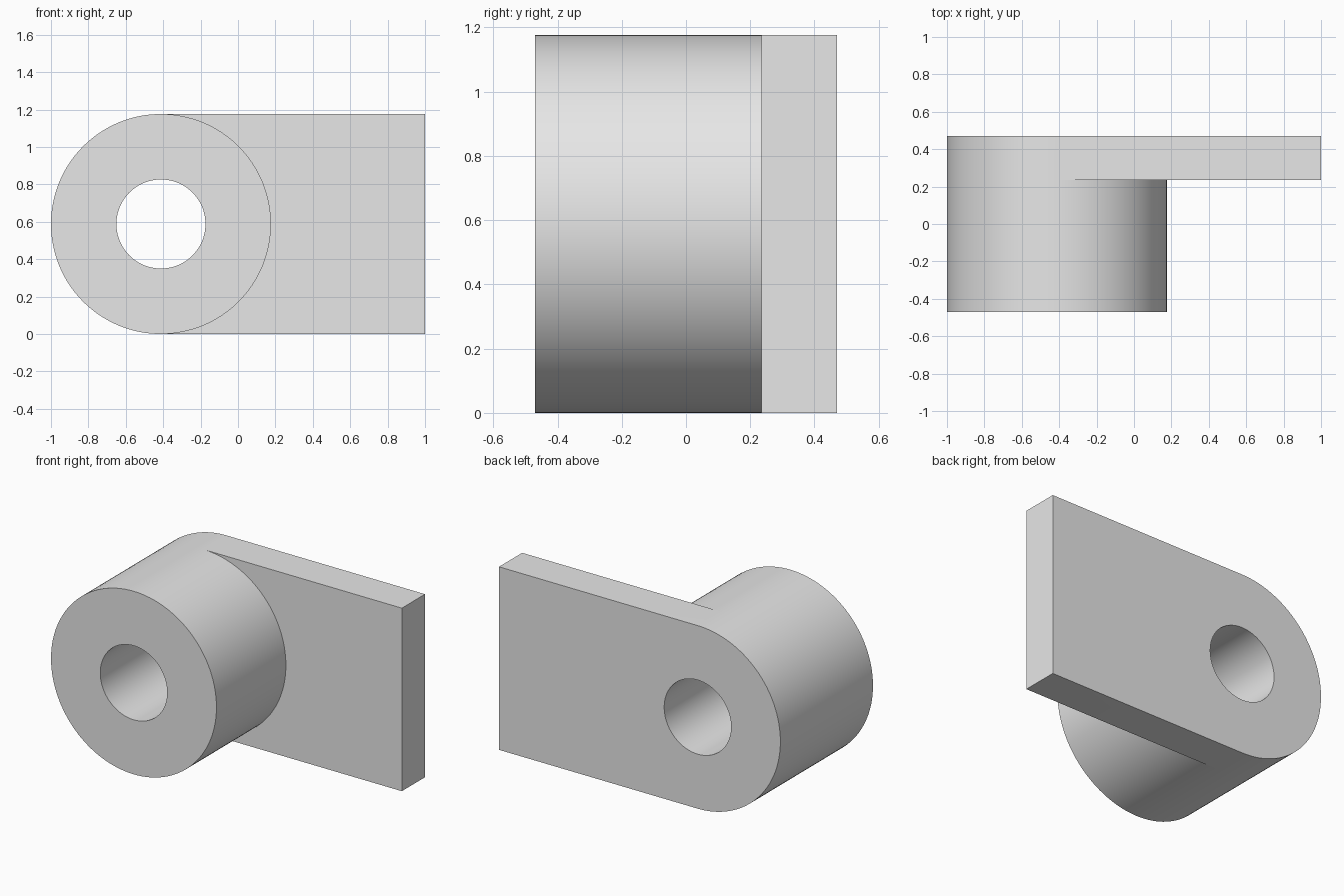
import bpy, bmesh, math

if "Cube" in bpy.data.objects:
    bpy.data.objects.remove(bpy.data.objects["Cube"])

N = 128                          # circle segments
R, HOLE = 0.588, 0.238           # boss and bore radii
CX, CZ, X_END = -0.412, 0.588, 1.0
FRONT, MID, BACK = -0.47, 0.235, 0.47

grey = bpy.data.materials.new("light_grey")
grey.diffuse_color = (0.8, 0.8, 0.8, 1)
grey.use_nodes = True
grey.node_tree.nodes["Principled BSDF"].inputs["Base Color"].default_value = grey.diffuse_color

bm = bmesh.new()


def ring(radius, y):
    """Circle of vertices around the bore axis, starting at the bottom."""
    out = []
    for i in range(N):
        a = 2 * math.pi * i / N - math.pi / 2
        out.append(bm.verts.new((CX + radius * math.cos(a), y, CZ + radius * math.sin(a))))
    return out


def strip(a, b, indices=range(N)):
    for i in indices:
        j = (i + 1) % N
        bm.faces.new((a[i], a[j], b[j], b[i]))


outer_f, outer_m, outer_b = (ring(R, y) for y in (FRONT, MID, BACK))
bore_f, bore_b = ring(HOLE, FRONT), ring(HOLE, BACK)

# Boss: end rings, bore, outer wall (the rounded left side runs to the back)
strip(outer_f, bore_f)
strip(bore_f, bore_b)
strip(bore_b, outer_b)
strip(outer_f, outer_m)
strip(outer_m, outer_b, range(N // 2, N))

# Plate: tangent to the boss, running out to the right
h = N // 2
low_m, top_m, low_b, top_b = (bm.verts.new((X_END, y, z))
                              for y in (MID, BACK) for z in (0, CZ + R))
bm.faces.new(outer_m[:h + 1] + [top_m, low_m])
bm.faces.new(outer_b[:h + 1] + [top_b, low_b])
bm.faces.new((outer_m[h], top_m, top_b, outer_b[h]))
bm.faces.new((outer_m[0], low_m, low_b, outer_b[0]))
bm.faces.new((low_m, top_m, top_b, low_b))

bmesh.ops.recalc_face_normals(bm, faces=bm.faces)
mesh = bpy.data.meshes.new("boss_with_plate")
bm.to_mesh(mesh)
bm.free()
mesh.materials.append(grey)
obj = bpy.data.objects.new("boss_with_plate", mesh)
bpy.context.collection.objects.link(obj)
bpy.context.view_layer.objects.active = obj
obj.select_set(True)
bpy.ops.object.shade_smooth_by_angle(angle=math.radians(30))
